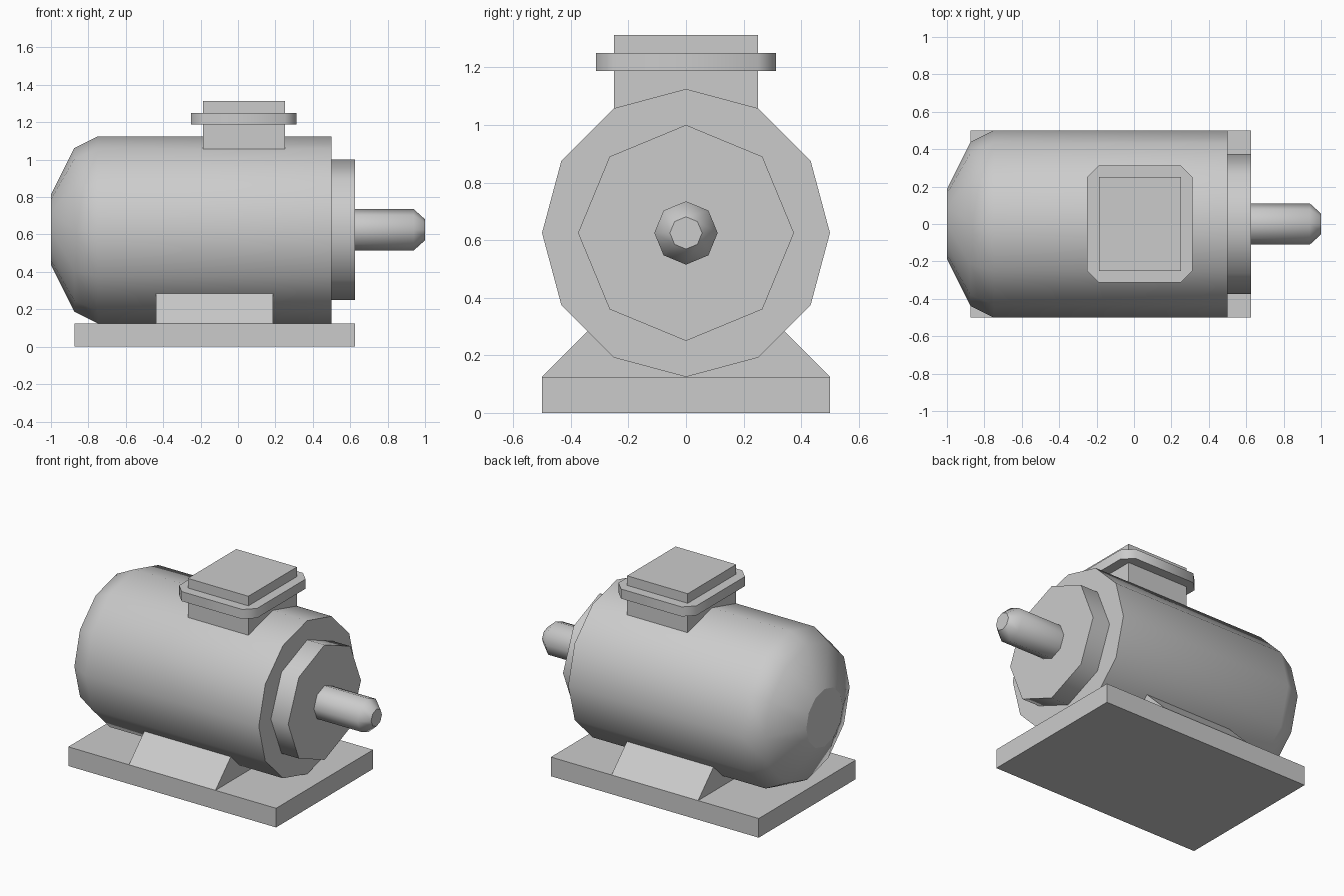
import bpy, bmesh
from math import sin, cos, pi, radians

if "Cube" in bpy.data.objects:
    bpy.data.objects.remove(bpy.data.objects["Cube"])

AXIS_Z = 0.625


def finish(name, bm, smooth_angle=None):
    bmesh.ops.recalc_face_normals(bm, faces=bm.faces)
    if smooth_angle:
        for f in bm.faces:
            f.smooth = True
        for e in bm.edges:
            e.smooth = e.calc_face_angle(0) < radians(smooth_angle)
    mesh = bpy.data.meshes.new(name)
    bm.to_mesh(mesh)
    bm.free()
    obj = bpy.data.objects.new(name, mesh)
    bpy.context.collection.objects.link(obj)
    return obj


def lathe(name, profile, sides, flat_back=False):
    """Turn (x, radius) points around the motor axis and cap both ends."""
    bm = bmesh.new()
    rings = [[bm.verts.new((x, r * cos(2 * pi * i / sides),
                            AXIS_Z + r * sin(2 * pi * i / sides)))
              for i in range(sides)] for x, r in profile]
    for a, b in zip(rings, rings[1:]):
        for i in range(sides):
            j = (i + 1) % sides
            bm.faces.new((a[i], a[j], b[j], b[i]))
    back = bm.faces.new(rings[0])
    bm.faces.new(rings[-1])
    obj_back = back.index
    obj = finish(name, bm, 50)
    if flat_back:
        for p in obj.data.polygons:
            if p.normal.x < -0.99:
                p.use_smooth = False
    return obj


def prism(name, outline, offset, smooth_angle=None):
    """Extrude a planar outline by an offset vector."""
    bm = bmesh.new()
    face = bm.faces.new([bm.verts.new(p) for p in outline])
    ext = bmesh.ops.extrude_face_region(bm, geom=[face], use_keep_orig=True)
    verts = [g for g in ext["geom"] if isinstance(g, bmesh.types.BMVert)]
    bmesh.ops.translate(bm, verts=verts, vec=offset)
    return finish(name, bm, smooth_angle)


def box(name, x0, x1, y, z0, z1):
    return prism(name, [(x0, -y, z0), (x1, -y, z0), (x1, y, z0), (x0, y, z0)],
                 (0, 0, z1 - z0))


# Motor housing with tapered back, front flange and shaft
lathe("motor_housing", [(-1, 0.1875), (-0.875, 0.4375), (-0.75, 0.5), (0.5, 0.5)],
      12, flat_back=True)
lathe("front_flange", [(0.5, 0.375), (0.625, 0.375)], 8)
lathe("drive_shaft", [(0.625, 0.11), (0.94, 0.11), (1, 0.056)], 8)

# Base plate and sloped cradle
box("base_plate", -0.875, 0.625, 0.5, 0, 0.125)
prism("cradle", [(-0.4375, y, z) for y, z in
                 ((-0.5, 0.125), (0.5, 0.125), (0.25, 0.375), (-0.25, 0.375))],
      (0.625, 0, 0))

# Terminal box with chamfered collar
box("terminal_box", -0.1875, 0.25, 0.25, 1.0, 1.3125)
x0, x1, y, c = -0.25, 0.3125, 0.3125, 0.0625
prism("terminal_collar", [(px, py, 1.1875) for px, py in
                          ((x0 + c, -y), (x1 - c, -y), (x1, c - y), (x1, y - c),
                           (x1 - c, y), (x0 + c, y), (x0, y - c), (x0, c - y))],
      (0, 0, 0.0625), 50)
